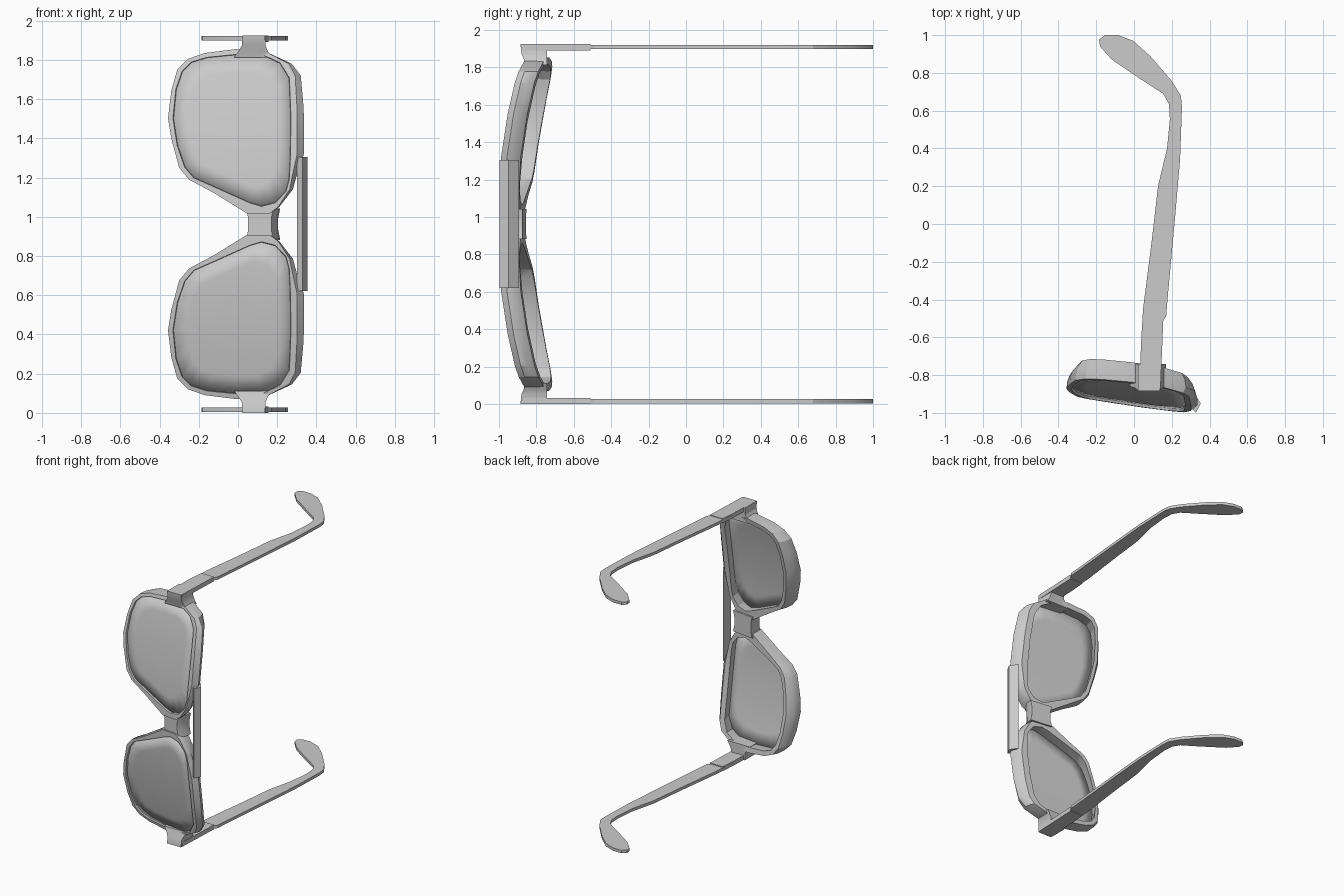
import bpy, bmesh

if "Cube" in bpy.data.objects:
    bpy.data.objects.remove(bpy.data.objects["Cube"])

MID = 0.9625      # height of the symmetry plane
THICK = 0.105     # depth of the rim

grey = bpy.data.materials.new("plain grey")
grey.use_nodes = True
grey.diffuse_color = (0.6, 0.6, 0.6, 1)
grey.node_tree.nodes["Principled BSDF"].inputs["Base Color"].default_value = (0.6, 0.6, 0.6, 1)


def finish(name, bm, mirrored=True, solid=0):
    """Turn a bmesh into an object, mirrored across the middle plane."""
    bmesh.ops.recalc_face_normals(bm, faces=bm.faces)
    mesh = bpy.data.meshes.new(name)
    bm.to_mesh(mesh)
    bm.free()
    mesh.materials.append(grey)
    obj = bpy.data.objects.new(name, mesh)
    bpy.context.collection.objects.link(obj)
    obj.location.z = MID
    bpy.ops.object.select_all(action='DESELECT')
    obj.select_set(True)
    bpy.context.view_layer.objects.active = obj
    bpy.ops.object.shade_smooth_by_angle(angle=0.45)
    if solid:
        mod = obj.modifiers.new("thickness", 'SOLIDIFY')
        mod.thickness = solid
        mod.offset = 0
    if mirrored:
        mod = obj.modifiers.new("mirror", 'MIRROR')
        mod.use_axis = (False, False, True)
        mod.use_mirror_merge = False
    return obj


def loft(bm, rings, caps=True, loop=False):
    """Join rings of equal length with quads."""
    rows = [[bm.verts.new(p) for p in ring] for ring in rings]
    pairs = list(zip(rows, rows[1:]))
    if loop:
        pairs.append((rows[-1], rows[0]))
    for a, b in pairs:
        for i in range(len(a)):
            j = (i + 1) % len(a)
            bm.faces.new((a[i], a[j], b[j], b[i]))
    if caps and not loop:
        bm.faces.new(rows[0])
        bm.faces.new(rows[-1])
    return rows


def front(x, s):
    """Depth of the wrapped, tilted front surface."""
    return -0.966 - 0.128 * x + 0.16 * s * s


# Rim outline and lens opening, as (height, distance from the middle)
outer = [(.045, .055), (-.12, .157), (-.25, .227), (-.30, .287), (-.34, .437),
         (-.357, .54), (-.34, .68), (-.31, .787), (-.255, .842), (-.17, .872),
         (-.01, .892), (.15, .875), (.275, .817), (.32, .757), (.335, .59),
         (.337, .36), (.30, .25), (.28, .177), (.21, .087), (.165, .055)]
inner = [(.06, .108), (-.10, .18), (-.225, .235), (-.272, .29), (-.31, .40),
         (-.332, .54), (-.317, .687), (-.285, .78), (-.24, .825), (-.16, .85),
         (-.01, .865), (.13, .862), (.215, .822), (.262, .745), (.27, .55),
         (.268, .36), (.262, .23), (.245, .165), (.19, .108), (.12, .09)]
CX, CS = -0.02, 0.5


def rim_ring(points, depth, low, high, scale=1):
    """Ring at one depth, drawn in at the lower and upper edges."""
    ring = []
    for x, s in points:
        px, ps = CX + (x - CX) * scale, CS + (s - CS) * scale
        px += low * (x / .357) ** 2 if x < 0 else -high * (x / .337) ** 4
        ring.append((px, front(x, s) + depth * THICK, ps))
    return ring


# Rim: chamfered outside, hollow inside
bm = bmesh.new()
loft(bm, [rim_ring(outer, 0, 0, .035), rim_ring(outer, .3, .002, 0),
          rim_ring(outer, .65, .014, .012), rim_ring(outer, 1, .05, .045),
          rim_ring(inner, 1, .05, .04, .97), rim_ring(inner, .3, .004, 0, .985),
          rim_ring(inner, 0, 0, 0)], loop=True)
finish("rim", bm)

# Lens: thin curved sheet just behind the rim front
bm = bmesh.new()
rings = []
for k in (1, .75, .5, .25):
    pts = [(CX + (x - CX) * k, CS + (s - CS) * k) for x, s in inner]
    rings.append([(x, front(x, s) + .018, s) for x, s in pts])
loft(bm, rings[::-1], caps=False)
bm.verts.ensure_lookup_table()
bm.faces.new(bm.verts[:len(inner)])
finish("lens", bm, solid=.008)

# Bridge: waisted block between the rims
bm = bmesh.new()
rings = []
for depth, top in ((0, .17), (.5, .20), (1, .205)):
    pts = [(.04, -.08), (.05, -.04), (.05, .04), (.04, .08),
           (top + .01, .08), (top, .03), (top, -.03), (top + .01, -.08)]
    rings.append([(x, front(x, s) + .012 + depth * THICK, s) for x, s in pts])
loft(bm, rings)
finish("bridge", bm, mirrored=False)

# Brow bar: straight strip across the upper edge
bm = bmesh.new()
section = [(.315, -.893), (.354, -.95), (.328, -.998), (.302, -.975)]
loft(bm, [[(x, y, s) for x, y in section] for s in (-.342, .342)])
finish("brow_bar", bm, mirrored=False)

# End piece: flared block from rim to temple
bm = bmesh.new()
rings = []
for s, lo, hi, y0 in ((.85, -.02, .17, -.86), (.885, .005, .15, -.868),
                      (.91, .02, .14, -.88), (.9625, .022, .138, -.885)):
    rings.append([(lo, y0, s), (hi, y0, s), (hi, -.742, s), (lo, -.742, s)])
loft(bm, rings)
finish("end_piece", bm)

# Temple arm: flat profile with a hooked tip
arm = [(.03, -.863), (.14, -.863), (.15, -.635), (.155, -.51), (.17, -.49),
       (.18, -.37), (.217, .03), (.244, .344), (.254, .62), (.248, .68),
       (.20, .757), (.085, .89), (-.005, .97), (-.085, 1), (-.155, 1),
       (-.185, .975), (-.18, .94), (-.117, .87), (.03, .77), (.154, .69),
       (.185, .635), (.19, .555), (.175, .40), (.127, .20), (.095, -.08),
       (.048, -.45), (.037, -.635)]
bm = bmesh.new()
loft(bm, [[(x, y, s) for x, y in arm] for s in (.936, .958)])
finish("temple_arm", bm)

# Hinge sleeve: thicker front part of the temple
sleeve = [(.03, -.87), (.14, -.87), (.15, -.635), (.155, -.51), (.047, -.51), (.037, -.635)]
bm = bmesh.new()
loft(bm, [[(x, y, s) for x, y in sleeve] for s in (.929, .9625)])
finish("hinge_sleeve", bm)
